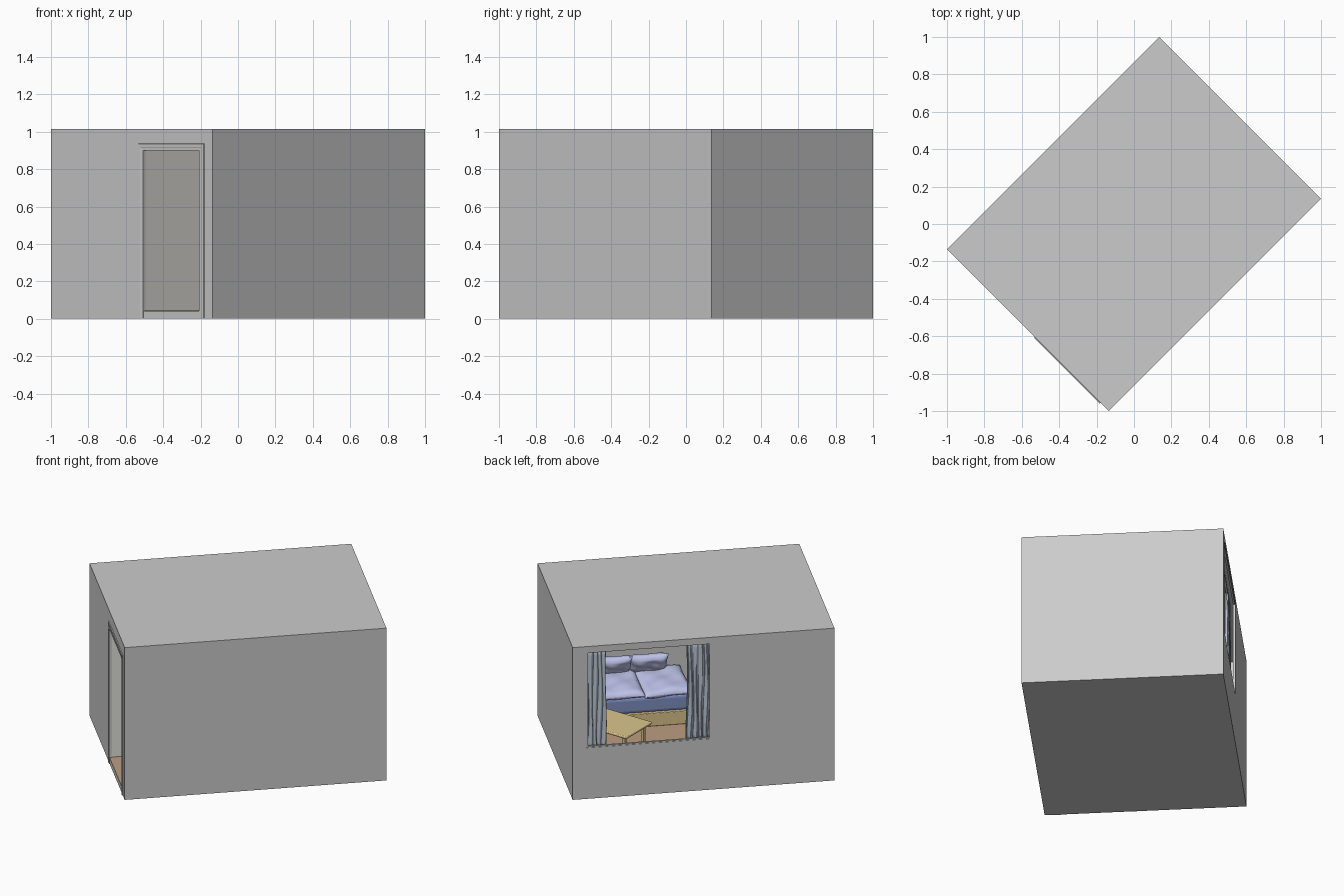
import bpy, bmesh, math
from mathutils import Matrix, Vector

if "Cube" in bpy.data.objects:
    bpy.data.objects.remove(bpy.data.objects["Cube"])

# Room is built along its own axes (u long, v short) and turned 45 degrees at the end
HU, HV, H, T = 0.803, 0.612, 1.015, 0.015
FLOOR = 0.04
DOOR = (-0.513, -0.089, FLOOR, 0.90)       # v0, v1, z0, z1
WIN = (-0.046, 0.717, 0.34, 0.978)         # u0, u1, z0, z1
objs = []


def material(name, col):
    m = bpy.data.materials.new(name)
    m.diffuse_color = (*col, 1)
    m.use_nodes = True
    m.node_tree.nodes["Principled BSDF"].inputs["Base Color"].default_value = m.diffuse_color
    return m


OAK = material("oak", (0.72, 0.56, 0.27))
BOARDS = material("boards", (0.50, 0.34, 0.22))
BLUE = material("blue", (0.22, 0.28, 0.55))
LILAC = material("lilac", (0.52, 0.55, 0.82))
CLOTH = material("cloth", (0.50, 0.57, 0.66))
CREAM = material("cream", (0.78, 0.77, 0.72))


def finish(name, bm, mat=None, smooth=False):
    bmesh.ops.recalc_face_normals(bm, faces=bm.faces)
    me = bpy.data.meshes.new(name)
    bm.to_mesh(me)
    bm.free()
    ob = bpy.data.objects.new(name, me)
    bpy.context.collection.objects.link(ob)
    if mat:
        me.materials.append(mat)
    for p in me.polygons:
        p.use_smooth = smooth
    objs.append(ob)
    return ob


def box(name, lo, hi, mat=None, bevel=0):
    lo, hi = Vector(lo), Vector(hi)
    bm = bmesh.new()
    bmesh.ops.create_cube(bm, size=1)
    bmesh.ops.scale(bm, vec=hi - lo, verts=bm.verts)
    ob = finish(name, bm, mat)
    ob.location = (lo + hi) / 2
    if bevel:
        b = ob.modifiers.new("bevel", 'BEVEL')
        b.width, b.segments = bevel, 3
    return ob


def sheet(name, nx, ny, fn, mat, smooth=True, close=False):
    """Surface from fn(s, t), s and t in 0..1."""
    bm = bmesh.new()
    g = [[bm.verts.new(fn(i / nx, j / ny)) for j in range(ny + 1)] for i in range(nx + 1)]
    for i in range(nx):
        for j in range(ny):
            bm.faces.new((g[i][j], g[i + 1][j], g[i + 1][j + 1], g[i][j + 1]))
    return finish(name, bm, mat, smooth)


def moulding(name, rect, profile, place, closed):
    """Mitred frame around a rectangle; profile holds (outward offset, height)."""
    a0, a1, z0, z1 = rect
    bm = bmesh.new()
    rows = []
    for o, h in profile:
        base = z0 - o if closed else 0
        pts = [(a0 - o, base), (a0 - o, z1 + o), (a1 + o, z1 + o), (a1 + o, base)]
        rows.append([bm.verts.new(place(a, z, h)) for a, z in pts])
    for r, q in zip(rows, rows[1:]):
        for i in range(4 if closed else 3):
            k = (i + 1) % 4
            bm.faces.new((r[i], r[k], q[k], q[i]))
    return finish(name, bm)


def pillow(name, size, loc, rot, mat, phase=0.0):
    bm = bmesh.new()
    bmesh.ops.create_cube(bm, size=2)
    bmesh.ops.subdivide_edges(bm, edges=bm.edges, cuts=15, use_grid_fill=True)
    for v in bm.verts:
        x, y, z = v.co
        puff = (max(0, 1 - x ** 4) * max(0, 1 - y ** 4)) ** 0.4
        crease = 0.10 * math.sin(5 * x + 3 * y + phase) + 0.07 * math.sin(9 * y - 4 * x + 2 * phase)
        v.co = (x * size[0] * (1 - 0.05 * (1 - y * y)), y * size[1] * (1 - 0.05 * (1 - x * x)),
                size[2] * (z * (0.12 + 0.88 * puff) + crease * puff))
    ob = finish(name, bm, mat, True)
    ob.location, ob.rotation_euler = loc, rot
    return ob


# Room shell with door and window openings
shell = box("room_shell", (-HU, -HV, 0), (HU, HV, H))
cuts = [
    box("room_cutter", (-HU + T, -HV + T, 0.01), (HU - T, HV - T, H - 0.012)),
    box("door_cutter", (-HU - 0.1, DOOR[0], DOOR[2]), (-HU + 0.1, DOOR[1], DOOR[3])),
    box("window_cutter", (WIN[0], HV - 0.1, WIN[2]), (WIN[1], HV + 0.1, WIN[3])),
]
for c in cuts:
    m = shell.modifiers.new("cut", 'BOOLEAN')
    m.operation, m.solver, m.object = 'DIFFERENCE', 'EXACT', c
    c.hide_render = True
    c.display_type = 'WIRE'

box("floor_boards", (-HU + T, -HV + T, 0.012), (HU - T, HV - T, FLOOR), BOARDS)
box("door_threshold", (-HU + 0.001, DOOR[0], FLOOR - 0.002), (-HU + T + 0.001, DOOR[1], FLOOR + 0.001), BOARDS)

# Door casing and door leaf standing open into the room
moulding("door_casing", DOOR, [(0, 0), (0, 0.003), (0.012, 0.003), (0.018, 0.005), (0.035, 0.005), (0.038, 0)],
         lambda a, z, h: (-HU - h, a, z), False)
box("door_leaf", (-HU + T, DOOR[1], FLOOR + 0.004), (-HU + T + 0.42, DOOR[1] + 0.016, DOOR[3]), CREAM)
box("door_handle", (-0.44, DOOR[1] + 0.016, 0.44), (-0.39, DOOR[1] + 0.035, 0.452))

# Window frame lining the opening
moulding("window_frame", WIN, [(0, -T), (-0.008, -T), (-0.008, -0.003), (0, -0.003)],
         lambda a, z, h: (a, HV + h, z), True)

# Curtains and their rail
for side, u0, u1 in (("left", 0.595, 0.735), ("right", -0.065, 0.095)):
    def drape(s, t, u0=u0, u1=u1):
        fold = 0.013 * math.sin(s * 5 * math.tau + 0.6 * math.sin(4 * t)) * (0.6 + 0.4 * t)
        return (u0 + (u1 - u0) * s + 0.004 * math.sin(6 * t + 9 * s), HV - 0.04 + fold, 0.985 - 0.68 * t)
    cur = sheet(side + "_curtain", 60, 14, drape, CLOTH)
    cur.modifiers.new("thick", 'SOLIDIFY').thickness = 0.004
box("curtain_rail", (-0.09, HV - 0.048, 0.975), (0.76, HV - 0.034, 0.99))

# Bed: oak base, mattress, quilt and pillows along the far wall
B0, B1 = -0.08, HU - T - 0.003
BACK, FRONT = -HV + T + 0.003, -0.255
box("bed_base", (B0, BACK, FLOOR), (B1, FRONT, 0.128), OAK, 0.004)
box("mattress", (B0 + 0.01, BACK, 0.128), (B1 - 0.005, FRONT - 0.008, 0.235), BLUE, 0.02)
for i, u in enumerate((0.07, 0.36, 0.63)):
    pillow(f"quilt_{i + 1}", (0.155, 0.175, 0.032), (u, -0.42, 0.255 + 0.004 * i),
           (math.radians(-4), 0, math.radians(5 - 4 * i)), LILAC, 1.7 * i)
for i, u in enumerate((0.14, 0.36, 0.60)):
    pillow(f"back_pillow_{i + 1}", (0.12, 0.085, 0.035), (u, -0.535, 0.325),
           (math.radians(62), 0, 0), LILAC, 2.3 * i + 1)

# Desk set diagonally in the corner by the window
desk = [box("desk_top", (-0.23, -0.135, 0.315), (0.23, 0.135, 0.332), OAK, 0.006)]
for i, sx in enumerate((-1, 1)):
    for j, sy in enumerate((-1, 1)):
        x, y = sx * 0.19, sy * 0.10
        desk.append(box(f"desk_leg_{2 * i + j + 1}", (x - 0.01, y - 0.01, FLOOR), (x + 0.01, y + 0.01, 0.315), OAK))
desk.append(box("desk_apron", (-0.19, -0.104, 0.28), (0.19, -0.096, 0.315), OAK))

# Turn desk, then the whole room
bpy.context.view_layer.update()
place = Matrix.Translation((0.518, 0.227, 0)) @ Matrix.Rotation(-math.pi / 4, 4, 'Z')
for o in desk:
    o.matrix_world = place @ o.matrix_world
bpy.context.view_layer.update()
turn = Matrix.Rotation(math.pi / 4, 4, 'Z')
for o in objs:
    o.matrix_world = turn @ o.matrix_world
